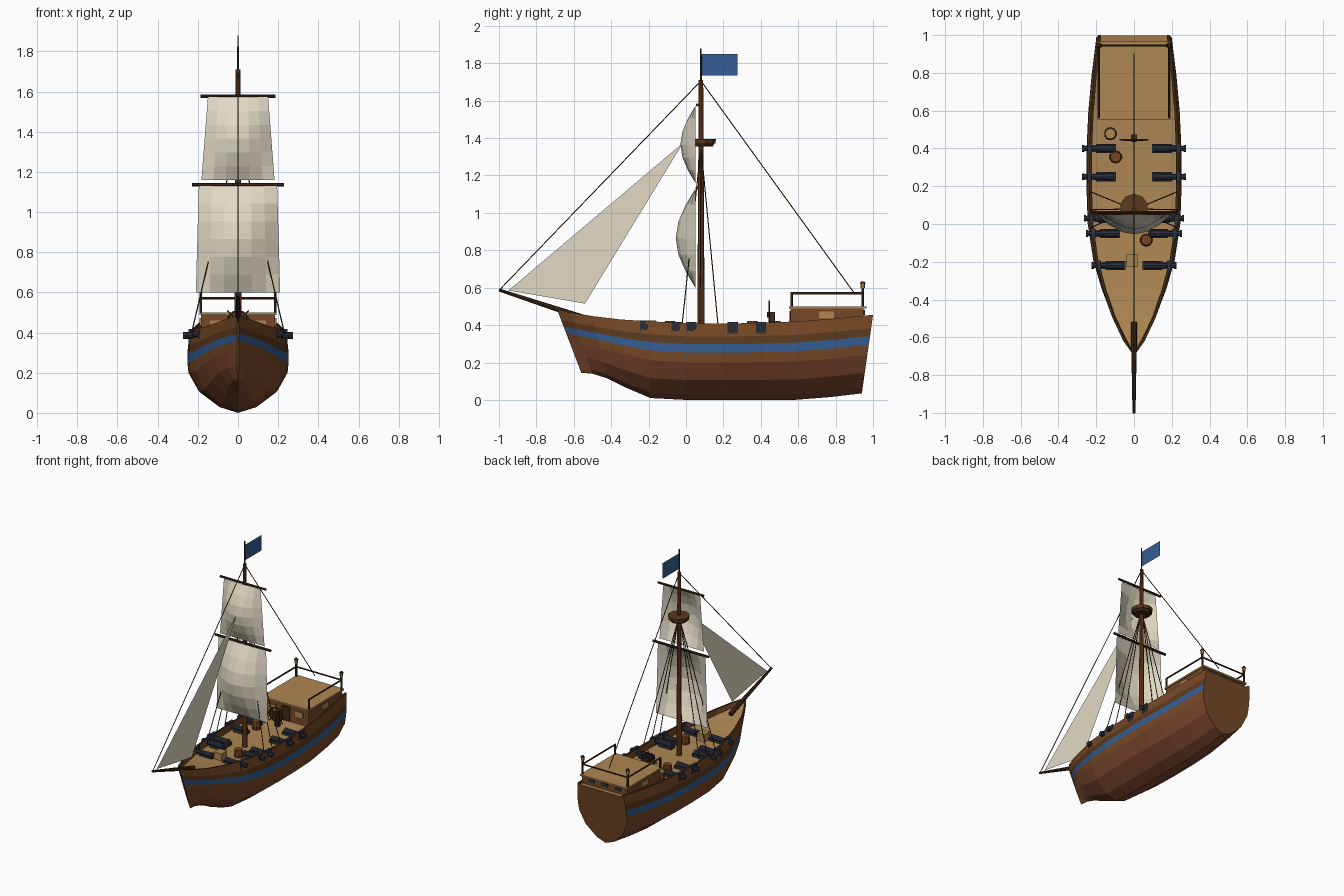
import bpy, bmesh, math
from mathutils import Vector

if "Cube" in bpy.data.objects:
    bpy.data.objects.remove(bpy.data.objects["Cube"])


def mat(name, r, g, b):
    m = bpy.data.materials.new(name)
    m.diffuse_color = [(c / 255) ** 2.2 for c in (r, g, b)] + [1]
    m.use_nodes = True
    m.node_tree.nodes["Principled BSDF"].inputs["Base Color"].default_value = m.diffuse_color
    return m


WOOD = mat("hull_wood", 118, 74, 42)
DARK = mat("dark_wood", 66, 45, 28)
WALE = mat("wale_wood", 92, 60, 34)
RED = mat("bottom_red_brown", 126, 74, 52)
BLUE = mat("blue", 56, 94, 146)
TAN = mat("deck_tan", 172, 133, 84)
SAIL = mat("sail_cream", 226, 217, 196)
MAST = mat("mast_brown", 118, 68, 38)
IRON = mat("cannon_iron", 48, 52, 62)


def finish(name, bm, *mats, recalc=True):
    if recalc:
        bmesh.ops.recalc_face_normals(bm, faces=bm.faces)
    me = bpy.data.meshes.new(name)
    bm.to_mesh(me)
    bm.free()
    for m in mats:
        me.materials.append(m)
    ob = bpy.data.objects.new(name, me)
    bpy.context.collection.objects.link(ob)
    return ob


def box(name, m, x0, x1, y0, y1, z0, z1):
    bm = bmesh.new()
    bmesh.ops.create_cube(bm, size=1)
    for v in bm.verts:
        v.co = ((x0 + x1) / 2 + v.co.x * (x1 - x0), (y0 + y1) / 2 + v.co.y * (y1 - y0),
                (z0 + z1) / 2 + v.co.z * (z1 - z0))
    return finish(name, bm, m)


def rod(name, m, p, q, r1, r2=None, n=8):
    """Tapered cylinder from p to q."""
    p, q = Vector(p), Vector(q)
    bm = bmesh.new()
    bmesh.ops.create_cone(bm, cap_ends=True, segments=n, radius1=r1,
                          radius2=r1 if r2 is None else r2, depth=(q - p).length)
    rot = (q - p).to_track_quat('Z', 'Y')
    for v in bm.verts:
        v.co = rot @ v.co + (p + q) / 2
    return finish(name, bm, m)


# Hull: stations of (top y, keel y, keel z, sheer z, half beam, deck drop)
stations = [(-.69, -.56, .145, .485, .006, .03), (-.62, -.50, .14, .468, .06, .035),
            (-.50, -.42, .115, .448, .12, .04), (-.35, -.32, .065, .43, .172, .045),
            (-.19, -.19, .01, .42, .216, .05), (0, 0, 0, .41, .245, .05),
            (.2, .2, 0, .408, .252, .05), (.4, .4, 0, .412, .251, .05),
            (.6, .58, 0, .42, .242, .05), (.8, .77, .015, .435, .224, .03),
            (1.0, .94, .035, .455, .2, .012)]
# section rows of (height fraction, beam fraction)
rows = [(0, 0), (.07, .36), (.26, .77), (.49, .98), (.62, 1), (.73, 1), (.83, .985), (1, .94)]
band = [3, 3, 3, 0, 4, 2, 0, 1, 0, 5]   # material of each strip, keel to deck centre
bm = bmesh.new()
for s in (1, -1):
    rings = []
    for yt, yk, zk, zs, b, drop in stations:
        pts = [(b * w, yk + (yt - yk) * h, zk + (zs - zk) * h) for h, w in rows]
        inner = max(b * .94 - .014, .002)
        yd = yt - (yt - yk) * drop / (zs - zk)
        pts += [(inner, yt, zs), (inner, yd, zs - drop), (0, yd, zs - drop)]
        rings.append([bm.verts.new((s * x, y, z)) for x, y, z in pts])
    for a, c in zip(rings, rings[1:]):
        for j in range(len(a) - 1):
            bm.faces.new((a[j], a[j + 1], c[j + 1], c[j])).material_index = band[j]
    for end in (rings[0], rings[-1]):
        bm.faces.new(end).material_index = 0
bmesh.ops.remove_doubles(bm, verts=bm.verts, dist=.0005)
finish("hull", bm, WOOD, DARK, WALE, RED, BLUE, TAN)

# Stern cabin with roof, door and windows
box("cabin", WOOD, -.185, .185, .56, .95, .36, .488)
box("cabin_roof", TAN, -.192, .192, .55, .965, .488, .5)
box("cabin_door", DARK, -.035, .035, .554, .561, .37, .475)
for s in (-1, 1):
    box("side_window", TAN, s * .1875 - .004, s * .1875 + .004, .71, .79, .435, .472)
    box("front_window", TAN, s * .11 - .03, s * .11 + .03, .555, .561, .42, .46)
for x in (-.11, 0, .11):
    box("stern_window", IRON, x - .025, x + .025, .948, .956, .455, .482)

# Railing and lanterns
for s in (-1, 1):
    x = s * .185
    for y in (.565, .945):
        rod("rail_post", DARK, (x, y, .495), (x, y, .572), .007, n=6)
    rod("side_rail", DARK, (x, .56, .57), (x, .95, .57), .006, n=6)
    rod("lantern_base", DARK, (x, .945, .57), (x, .945, .598), .008, n=6)
    rod("lantern_glass", TAN, (x, .945, .598), (x, .945, .622), .012, n=6)
    rod("lantern_cap", DARK, (x, .945, .622), (x, .945, .634), .017, .008, n=6)
rod("stern_rail", DARK, (-.185, .945, .57), (.185, .945, .57), .006, n=6)

# Mast, lookout, yards, bowsprit and flag
rod("mast", MAST, (0, .08, .35), (0, .08, 1.71), .02, .012, 10)
rod("flag_pole", DARK, (0, .08, 1.7), (0, .08, 1.88), .005, .004, 6)
rod("lookout_floor", DARK, (0, .085, 1.355), (0, .085, 1.37), .058, .066, 10)
rod("lookout_rim", WALE, (0, .085, 1.37), (0, .085, 1.395), .072, .075, 10)
rod("lower_yard", DARK, (-.228, .06, 1.135), (.228, .06, 1.135), .009)
rod("upper_yard", DARK, (-.187, .06, 1.577), (.187, .06, 1.577), .008)
rod("bowsprit", DARK, (0, -.52, .43), (0, -1.0, .588), .017, .008)


def sheet(name, m, nu, nv, fn):
    bm = bmesh.new()
    g = [[bm.verts.new(fn(i / nu, j / nv)) for i in range(nu + 1)] for j in range(nv + 1)]
    for j in range(nv):
        for i in range(nu):
            bm.faces.new((g[j][i], g[j][i + 1], g[j + 1][i + 1], g[j + 1][i]))
    finish(name, bm, m, recalc=False)


def square_sail(name, z0, z1, w0, w1, belly):
    def fn(u, v):
        w = w0 + (w1 - w0) * v
        return ((2 * u - 1) * w, .05 - belly * math.sin(math.pi * u) * math.sin(math.pi * v),
                z0 + (z1 - z0) * v)
    sheet(name, SAIL, 6, 6, fn)


square_sail("main_sail", .6, 1.13, .21, .195, .105)
square_sail("top_sail", 1.16, 1.572, .182, .15, .08)
sheet("flag", BLUE, 2, 1, lambda u, v: (0, .083 + .192 * u, 1.735 + .115 * v))

# Triangular fore sail
bm = bmesh.new()
bm.faces.new([bm.verts.new(p) for p in ((0, -.95, .585), (0, -.54, .515), (0, -.015, 1.375))])
finish("fore_sail", bm, SAIL, recalc=False)

# Rigging
rod("fore_stay", DARK, (0, -.995, .59), (0, .08, 1.705), .003, n=5)
rod("back_stay", DARK, (0, .08, 1.705), (0, .9, .57), .003, n=5)
for s in (-1, 1):
    for y in (-.02, .075, .17):
        rod("shroud", DARK, (s * .228, y, .41), (s * .01, .08, 1.35), .003, n=5)

# Cannons of (y, muzzle x), mirrored to both sides
for y, xo in ((.4, .275), (.25, .275), (.03, .265), (-.05, .255), (-.22, .225)):
    z = .385 if y > -.2 else .392
    for s in (-1, 1):
        a, b = sorted((s * (xo - .18), s * (xo - .075)))
        box("cannon_carriage", IRON, a, b, y - .024, y + .024, z - .03, z - .004)
        rod("cannon_barrel", IRON, (s * (xo - .17), y, z), (s * xo, y, z), .02, .013)
        rod("cannon_muzzle", IRON, (s * (xo - .012), y, z), (s * xo, y, z), .018)
        a, b = sorted((s * (xo - .05), s * (xo - .028)))
        box("gun_port", IRON, a, b, y - .027, y + .027, z - .03, z + .032)

# Steering wheel on its stand
wc = Vector((0, .445, .455))
box("wheel_stand", DARK, -.015, .015, .45, .475, .36, .47)
rod("wheel_hub", DARK, wc + Vector((0, -.012, 0)), wc + Vector((0, .012, 0)), .014)
ring = [wc + Vector((math.cos(k * math.pi / 6), 0, math.sin(k * math.pi / 6))) * .052 for k in range(12)]
for k in range(12):
    rod("wheel_rim", DARK, ring[k], ring[(k + 1) % 12], .006, n=6)
for k in range(8):
    d = Vector((math.cos(k * math.pi / 4), 0, math.sin(k * math.pi / 4)))
    rod("wheel_spoke", DARK, wc, wc + d * .077, .004, n=5)

# Deck cargo
for x, y, top in ((-.097, .355, MAST), (.065, -.085, MAST), (-.125, .478, TAN)):
    rod("barrel_lower", MAST, (x, y, .355), (x, y, .387), .028, .034, 10)
    rod("barrel_upper", MAST, (x, y, .387), (x, y, .419), .034, .028, 10)
    rod("barrel_lid", top, (x, y, .417), (x, y, .422), .027, n=10)
box("crate", TAN, -.04, .022, -.225, -.16, .365, .425)
